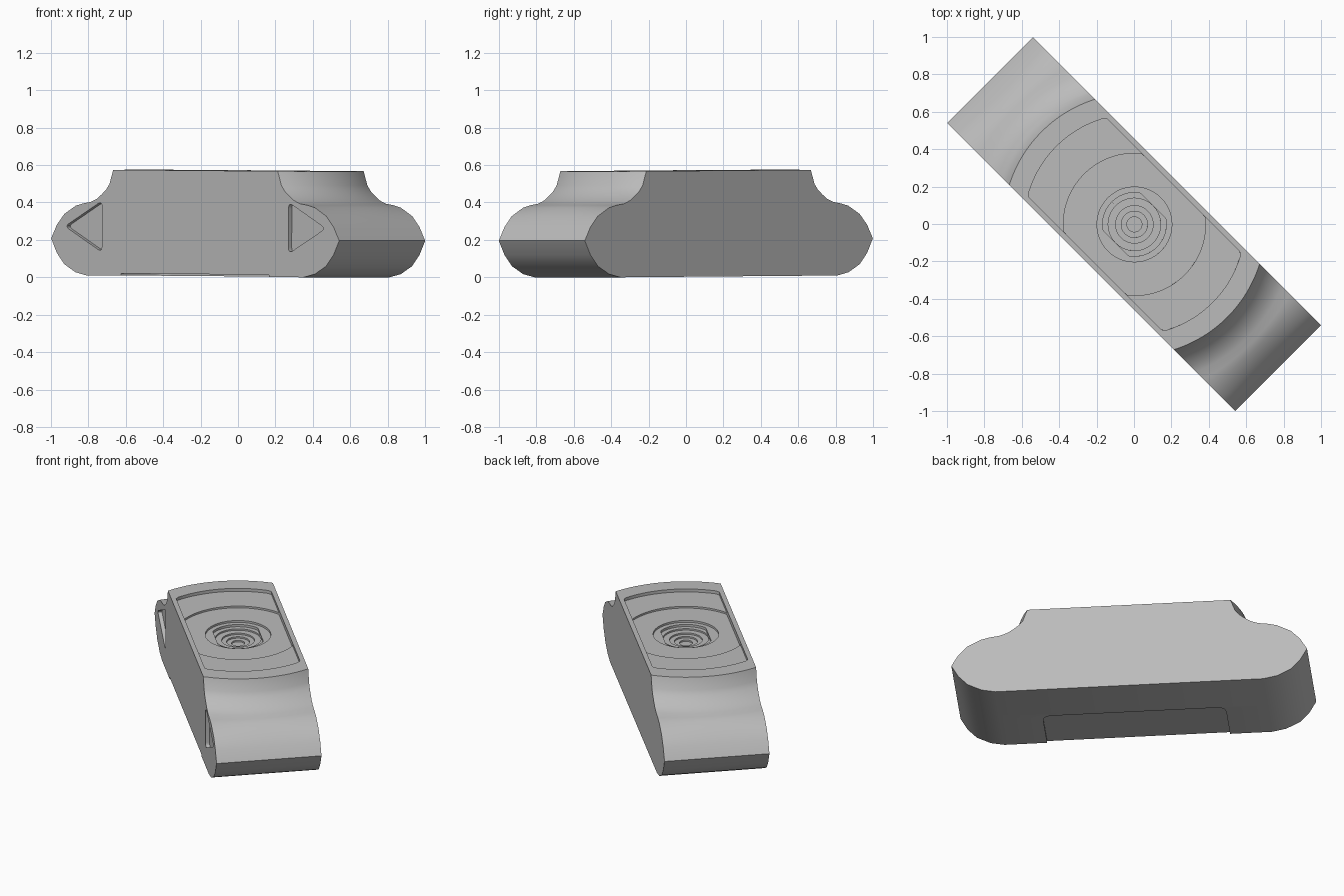
import bpy, bmesh, math
from mathutils import Matrix

cube = bpy.data.objects.get("Cube")
if cube:
    bpy.data.objects.remove(cube, do_unlink=True)

HALF_W, TOP = 0.325, 0.566

grey = bpy.data.materials.new("light grey")
grey.use_nodes = True
colour = (0.5, 0.5, 0.5, 1)
grey.diffuse_color = colour
grey.node_tree.nodes["Principled BSDF"].inputs["Base Color"].default_value = colour


def make_object(name, bm):
    bmesh.ops.recalc_face_normals(bm, faces=bm.faces)
    mesh = bpy.data.meshes.new(name)
    bm.to_mesh(mesh)
    bm.free()
    obj = bpy.data.objects.new(name, mesh)
    mesh.materials.append(grey)
    bpy.context.collection.objects.link(obj)
    return obj


def prism(name, outline, offset):
    """Extrude a closed flat outline along an offset vector."""
    bm = bmesh.new()
    face = bm.faces.new([bm.verts.new(p) for p in outline])
    new = bmesh.ops.extrude_face_region(bm, geom=[face])["geom"]
    bmesh.ops.translate(bm, vec=offset, verts=[v for v in new if isinstance(v, bmesh.types.BMVert)])
    return make_object(name, bm)


def rounded(corners, radius, steps=5):
    """Round the corners of a flat outline with short curves."""
    pts = []
    for i, (x, y) in enumerate(corners):
        ends = []
        for nx, ny in (corners[i - 1], corners[(i + 1) % len(corners)]):
            t = radius / math.hypot(nx - x, ny - y)
            ends.append((x + (nx - x) * t, y + (ny - y) * t))
        for k in range(steps + 1):
            t = k / steps
            pts.append(tuple((1 - t) ** 2 * a + 2 * t * (1 - t) * c + t * t * b
                             for a, c, b in zip(ends[0], (x, y), ends[1])))
    return pts


# Body: end profile (length, height), mirrored and swept across the width
profile = [(0.622, TOP), (0.65, 0.49), (0.675, 0.46), (0.707, 0.435), (0.745, 0.41),
           (0.792, 0.393), (0.85, 0.385), (0.905, 0.372), (0.99, 0.328), (1.046, 0.27),
           (1.089, 0.197), (1.046, 0.12), (0.99, 0.06), (0.905, 0.017), (0.82, 0)]


def section(v):
    """Upper shoulder is turned about the centre, fading into a straight end."""
    half = []
    for u, z in profile:
        turned = math.sqrt(u * u + HALF_W ** 2 - v * v)
        fade = min(1, max(0, (0.99 - u) / 0.2)) if z > 0.3 else 0
        half.append((u + (turned - u) * fade, z))
    return half + [(-u, z) for u, z in reversed(half)]


bm = bmesh.new()
rows = []
ROWS = 16
for i in range(ROWS + 1):
    v = -HALF_W + 2 * HALF_W * i / ROWS
    rows.append([bm.verts.new((u, v, z)) for u, z in section(v)])
for a, b in zip(rows, rows[1:]):
    for j in range(len(a)):
        k = (j + 1) % len(a)
        bm.faces.new((a[j], a[k], b[k], b[j]))
bm.faces.new(rows[0])
bm.faces.new(rows[-1])
body = make_object("body", bm)

cutters = []

# Stepped recesses in the top: radius, half width, depth
steps = [(0.59, 0.295, 0.02), (0.38, 0.295, 0.032), (0.2, 1, 0.045), (0.17, 0.14, 0.06),
         (0.14, 1, 0.07), (0.1, 1, 0.08), (0.07, 1, 0.09), (0.04, 1, 0.1)]
for r, w, depth in steps:
    ring = []
    for i in range(96):
        a = 2 * math.pi * (i + 0.5) / 96
        ring.append((r * math.cos(a), max(-w, min(w, r * math.sin(a))), TOP - depth))
    cutters.append(prism("top_recess_cutter", ring, (0, 0, depth + 0.1)))

# Triangular pockets in the front side, pointing outwards
for side in (-1, 1):
    corners = [(side * 0.705, 0.4), (side * 0.705, 0.125), (side * 0.985, 0.262)]
    outline = [(u, -HALF_W + 0.025, z) for u, z in rounded(corners, 0.035)]
    cutters.append(prism("triangle_pocket_cutter", outline, (0, -0.1, 0)))

# Shallow rounded recess under the base, open to the front
corners = [(-0.56, -0.4), (0.56, -0.4), (0.56, 0.0), (-0.56, 0.0)]
outline = [(u, v, 0.012) for u, v in rounded(corners, 0.06)]
cutters.append(prism("base_recess_cutter", outline, (0, 0, -0.1)))

bpy.context.view_layer.objects.active = body
for cutter in cutters:
    mod = body.modifiers.new("cut", "BOOLEAN")
    mod.operation = "DIFFERENCE"
    mod.solver = "EXACT"
    mod.object = cutter
    bpy.ops.object.modifier_apply(modifier=mod.name)
    bpy.data.objects.remove(cutter, do_unlink=True)

# Slight lengthwise tilt, then turn the body onto its diagonal
body.data.transform(Matrix.Rotation(math.radians(-45), 4, "Z")
                    @ Matrix.Translation((0, 0, 0.005))
                    @ Matrix.Rotation(0.006, 4, "Y"))
bpy.ops.object.select_all(action="DESELECT")
body.select_set(True)
bpy.ops.object.shade_smooth_by_angle(angle=math.radians(38))
